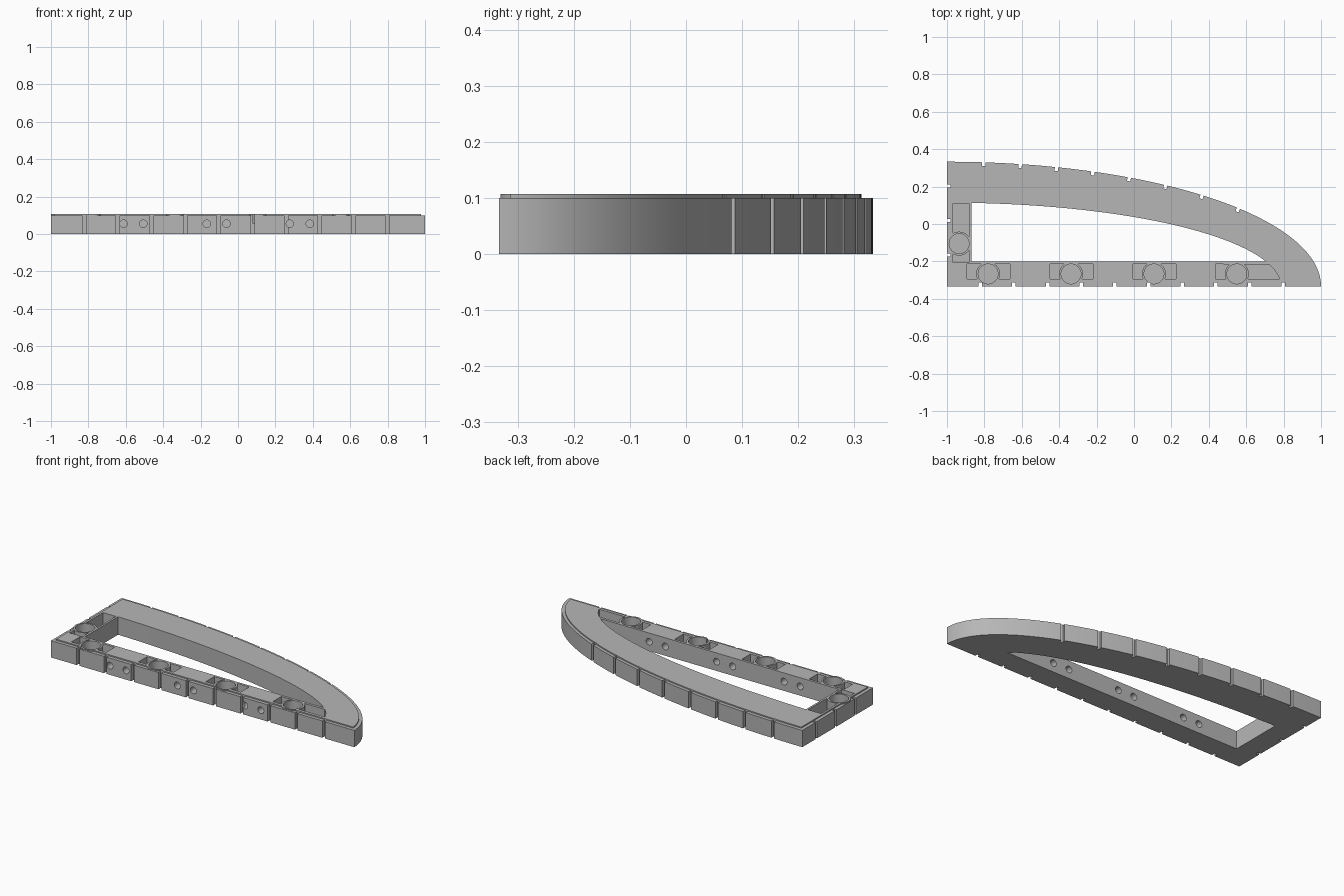
import bpy, bmesh
from math import cos, sin, pi, atan2, sqrt
from mathutils import Matrix

cube = bpy.data.objects.get("Cube")
if cube:
    bpy.data.objects.remove(cube, do_unlink=True)

H, LIP, GROOVE, FLOOR = 0.107, 0.1, 0.02, 0.035
X0, Y0 = -1.0, -0.333          # square corner and centre of the ellipses
A, B = 2.0, 0.666              # half axes of the outer edge

grey = bpy.data.materials.new("mid grey")
grey.use_nodes = True
grey.diffuse_color = (0.47, 0.47, 0.47, 1)
grey.node_tree.nodes["Principled BSDF"].inputs["Base Color"].default_value = (0.47, 0.47, 0.47, 1)


def finish(bm, name):
    bmesh.ops.recalc_face_normals(bm, faces=bm.faces[:])
    mesh = bpy.data.meshes.new(name)
    bm.to_mesh(mesh)
    bm.free()
    mesh.materials.append(grey)
    obj = bpy.data.objects.new(name, mesh)
    bpy.context.collection.objects.link(obj)
    return obj


def prism(name, points, z0, z1):
    bm = bmesh.new()
    face = bm.faces.new([bm.verts.new((x, y, z0)) for x, y in points])
    top = bmesh.ops.extrude_face_region(bm, geom=[face])["geom"]
    bmesh.ops.translate(bm, vec=(0, 0, z1 - z0),
                        verts=[v for v in top if isinstance(v, bmesh.types.BMVert)])
    return finish(bm, name)


def rect(x0, x1, y0, y1):
    return [(x0, y0), (x1, y0), (x1, y1), (x0, y1)]


def disc(cx, cy, r, n=40):
    return [(cx + r * cos(2 * pi * i / n), cy + r * sin(2 * pi * i / n)) for i in range(n)]


def arc(a, b, x_from, y_to, n=90):
    """Ellipse points from the height y_to up and back to x_from."""
    t0 = atan2((y_to - Y0) / b, sqrt(1 - ((y_to - Y0) / b) ** 2))
    t1 = atan2(sqrt(1 - ((x_from - X0) / a) ** 2), (x_from - X0) / a)
    ts = [t0 + (t1 - t0) * i / n for i in range(n + 1)]
    return [(X0 + a * cos(t), Y0 + b * sin(t)) for t in ts]


def cut(target, cutter):
    mod = target.modifiers.new("cut", 'BOOLEAN')
    mod.operation = 'DIFFERENCE'
    mod.solver = 'EXACT'
    mod.object = cutter
    bpy.context.view_layer.objects.active = target
    bpy.ops.object.modifier_apply(modifier=mod.name)
    bpy.data.objects.remove(cutter, do_unlink=True)


# Solid quarter ellipse
frame = prism("wing_frame", [(X0, Y0)] + arc(A, B, X0, Y0), 0, H)

# Magnet sockets: four along the front bar, one on the short bar
sockets = [(-0.78 + 0.4433 * i, -0.267) for i in range(4)] + [(-0.935, -0.105)]

# Low step around the outer edge, leaving the socket rims standing
step = prism("step_cutter", rect(-1.2, 1.2, -0.6, 0.6), LIP, 0.2)
inner = [(X0 + GROOVE, Y0 + GROOVE)] + arc(A - GROOVE, B - GROOVE, X0 + GROOVE, Y0 + GROOVE)
cut(step, prism("step_core", inner, 0, 0.3))
for x, y in sockets:
    cut(step, prism("rim_core", disc(x, y, 0.064), 0, 0.3))
cut(frame, step)

# Central opening
opening_arc = arc(1.785, 0.447, -0.87, -0.2)
cut(frame, prism("opening_cutter", [(-0.87, -0.2)] + opening_arc, -0.1, 0.3))

# Vertical grooves: front, short side and curved side
for i in range(10):
    x = -0.822 + 0.18 * i
    cut(frame, prism("groove", rect(x - 0.009, x + 0.009, -0.4, Y0 + GROOVE), -0.1, 0.3))
for i in range(3):
    y = -0.166 + 0.184 * i
    cut(frame, prism("groove", rect(-1.1, X0 + GROOVE, y - 0.008, y + 0.008), -0.1, 0.3))
for i in range(8):
    x = -0.803 + 0.1945 * i
    c = (x - X0) / A
    s = sqrt(1 - c * c)
    groove = prism("groove", rect(-GROOVE, 0.05, -0.009, 0.009), -0.1, 0.3)
    turn = Matrix.Rotation(atan2(s / B, c / A), 4, 'Z')
    groove.data.transform(Matrix.Translation((x, Y0 + B * s, 0)) @ turn)
    cut(frame, groove)

# Pockets around the sockets
pockets = [rect(x - 0.112, x + 0.118, -0.295, -0.215) for x, y in sockets[:3]]
end_arc = [p for p in arc(1.785, 0.447, 0.6, -0.295) if p[1] < -0.215]
pockets.append([(0.437, -0.295)] + end_arc + [(0.437, -0.215)])
pockets.append(rect(-0.967, -0.882, -0.205, 0.11))
for (x, y), shape in zip(sockets, pockets):
    pocket = prism("pocket_cutter", shape, FLOOR, 0.3)
    cut(pocket, prism("rim_core", disc(x, y, 0.064), 0, 0.4))
    cut(frame, pocket)
    cut(frame, prism("socket_cutter", disc(x, y, 0.053), 0.055, 0.3))

# Paired pin holes through the front bar
for i in range(3):
    for dx in (-0.053, 0.053):
        pin = prism("pin_cutter", disc(0, 0, 0.02, 24), -0.15, 0.15)
        pin.data.transform(Matrix.Translation((-0.559 + 0.4447 * i + dx, -0.27, 0.055))
                           @ Matrix.Rotation(pi / 2, 4, 'X'))
        cut(frame, pin)

# Smooth the curved walls, keep the edges crisp
bpy.ops.object.select_all(action='DESELECT')
frame.select_set(True)
bpy.context.view_layer.objects.active = frame
bpy.ops.object.shade_smooth_by_angle(angle=0.5)
